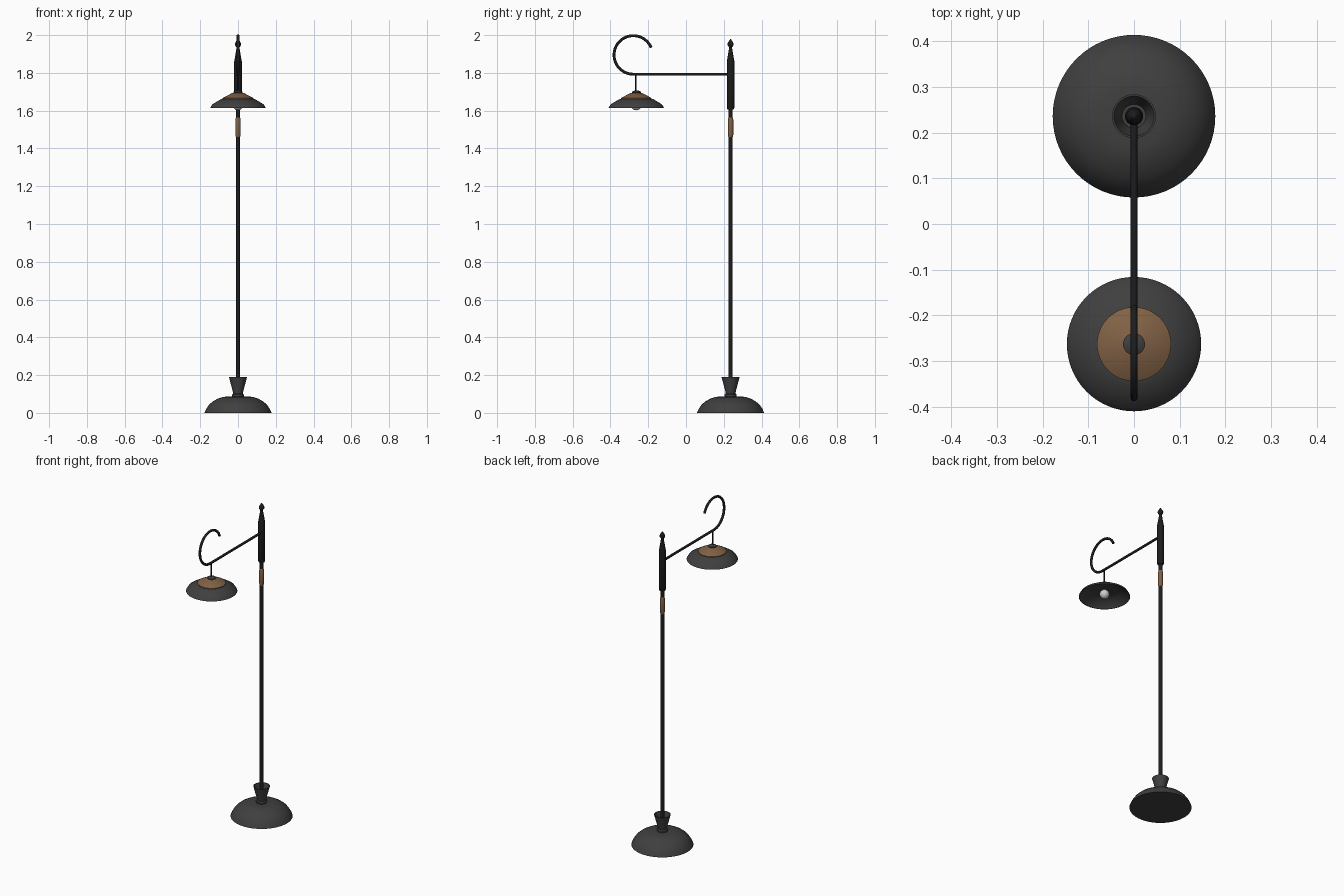
import bpy, math
from mathutils import Vector

if "Cube" in bpy.data.objects:
    bpy.data.objects.remove(bpy.data.objects["Cube"])

POLE_Y, SHADE_Y = 0.236, -0.263


def material(name, rgb):
    m = bpy.data.materials.new(name)
    m.diffuse_color = (*rgb, 1)
    m.use_nodes = True
    m.node_tree.nodes["Principled BSDF"].inputs["Base Color"].default_value = m.diffuse_color
    return m


BLACK = material("black_metal", (0.012, 0.012, 0.012))
DARK = material("dark_metal", (0.05, 0.05, 0.05))
WOOD = material("wood", (0.22, 0.12, 0.06))
GLASS = material("bulb_glass", (0.6, 0.6, 0.6))


def finish(name, mesh, mat):
    ob = bpy.data.objects.new(name, mesh)
    bpy.context.collection.objects.link(ob)
    mesh.materials.append(mat)
    bpy.ops.object.select_all(action='DESELECT')
    ob.select_set(True)
    bpy.context.view_layer.objects.active = ob
    bpy.ops.object.shade_smooth_by_angle(angle=math.radians(32))
    return ob


def lathe(name, profile, y, mat, n=48):
    """Revolve (radius, z) points, listed bottom outside to top; r = 0 makes a pole."""
    verts, faces, rings = [], [], []
    for r, z in profile:
        start = len(verts)
        count = 1 if r == 0 else n
        for i in range(count):
            a = 2 * math.pi * i / n
            verts.append((r * math.cos(a), y + r * math.sin(a), z))
        rings.append([start + i % count for i in range(n)])
    for a, b in zip(rings, rings[1:]):
        for i in range(n):
            j = (i + 1) % n
            quad = list(dict.fromkeys((a[i], a[j], b[j], b[i])))
            faces.append(quad)
    mesh = bpy.data.meshes.new(name)
    mesh.from_pydata(verts, [], faces)
    return finish(name, mesh, mat)


def tube(name, points, radius, mat):
    """Sweep a round section along a path."""
    cu = bpy.data.curves.new(name, 'CURVE')
    cu.dimensions = '3D'
    cu.bevel_depth, cu.bevel_resolution, cu.use_fill_caps = radius, 4, True
    sp = cu.splines.new('POLY')
    sp.points.add(len(points) - 1)
    for p, co in zip(sp.points, points):
        p.co = (*co, 1)
    tmp = bpy.data.objects.new(name + "_path", cu)
    bpy.context.collection.objects.link(tmp)
    mesh = bpy.data.meshes.new_from_object(tmp.evaluated_get(bpy.context.evaluated_depsgraph_get()))
    bpy.data.objects.remove(tmp)
    mesh.materials.clear()
    return finish(name, mesh, mat)


# Domed foot
lathe("base", [(0, 0), (0.178, 0), (0.168, 0.022), (0.153, 0.044), (0.133, 0.061), (0.108, 0.075),
               (0.085, 0.083), (0.065, 0.086), (0, 0.086)], POLE_Y, DARK, 64)

# Collar ring and flared open cup on the foot
lathe("base_collar", [(0, 0.084), (0.028, 0.084), (0.032, 0.09), (0.032, 0.097), (0.026, 0.103),
                      (0, 0.103)], POLE_Y, DARK)
lathe("base_cup", [(0, 0.1), (0.025, 0.1), (0.028, 0.115), (0.048, 0.19), (0.044, 0.19),
                   (0.026, 0.125), (0, 0.125)], POLE_Y, DARK)

# Pole, wooden grip and upper sleeve with finial
lathe("pole", [(0, 0.1), (0.011, 0.1), (0.011, 1.62), (0, 1.62)], POLE_Y, BLACK, 32)
lathe("wood_grip", [(0, 1.46), (0.011, 1.46), (0.0145, 1.472), (0.0145, 1.553), (0.011, 1.565),
                    (0, 1.565)], POLE_Y, WOOD, 32)
lathe("upper_sleeve", [(0, 1.606), (0.016, 1.606), (0.02, 1.614), (0.02, 1.862), (0.018, 1.872),
                       (0.008, 1.932), (0.008, 1.938), (0, 1.938)], POLE_Y, BLACK, 32)
lathe("finial", [(0, 1.932), (0.008, 1.935), (0.015, 1.945), (0.0165, 1.953), (0.013, 1.962),
                 (0.006, 1.973), (0, 1.981)], POLE_Y, BLACK, 32)

# Arm running forward into a curled hook
R, CY, CZ = 0.102, -0.279, 1.895
path = [Vector((0, POLE_Y, CZ - R))]
for i in range(49):
    a = math.radians(-90 - i * (248 / 48))
    path.append(Vector((0, CY + R * math.cos(a), CZ + R * math.sin(a))))
tube("arm_hook", path, 0.0075, BLACK)

# Hanging rod, cap, wooden disc and hollow shade
tube("hanging_rod", [(0, SHADE_Y - 0.003, 1.795), (0, SHADE_Y - 0.003, 1.7)], 0.004, BLACK)
lathe("shade_cap", [(0, 1.69), (0.018, 1.69), (0.024, 1.695), (0.024, 1.7), (0.012, 1.706),
                    (0, 1.706)], SHADE_Y, DARK, 32)
lathe("wood_disc", [(0, 1.663), (0.081, 1.663), (0.081, 1.667), (0.03, 1.694), (0, 1.694)],
      SHADE_Y, WOOD)
lathe("shade", [(0, 1.66), (0.07, 1.658), (0.088, 1.655), (0.132, 1.629), (0.144, 1.615),
                (0.147, 1.615), (0.136, 1.633), (0.092, 1.66), (0.07, 1.665), (0, 1.665)],
      SHADE_Y, DARK, 64)

# Bulb with its socket
lathe("bulb_socket", [(0, 1.645), (0.014, 1.645), (0.014, 1.662), (0, 1.662)], SHADE_Y, DARK, 24)
bulb = [(0.028 * math.sin(math.pi * i / 16), 1.63 - 0.028 * math.cos(math.pi * i / 16)) for i in range(17)]
bulb[0], bulb[-1] = (0, 1.602), (0, 1.658)
lathe("bulb", bulb, SHADE_Y, GLASS, 32)
